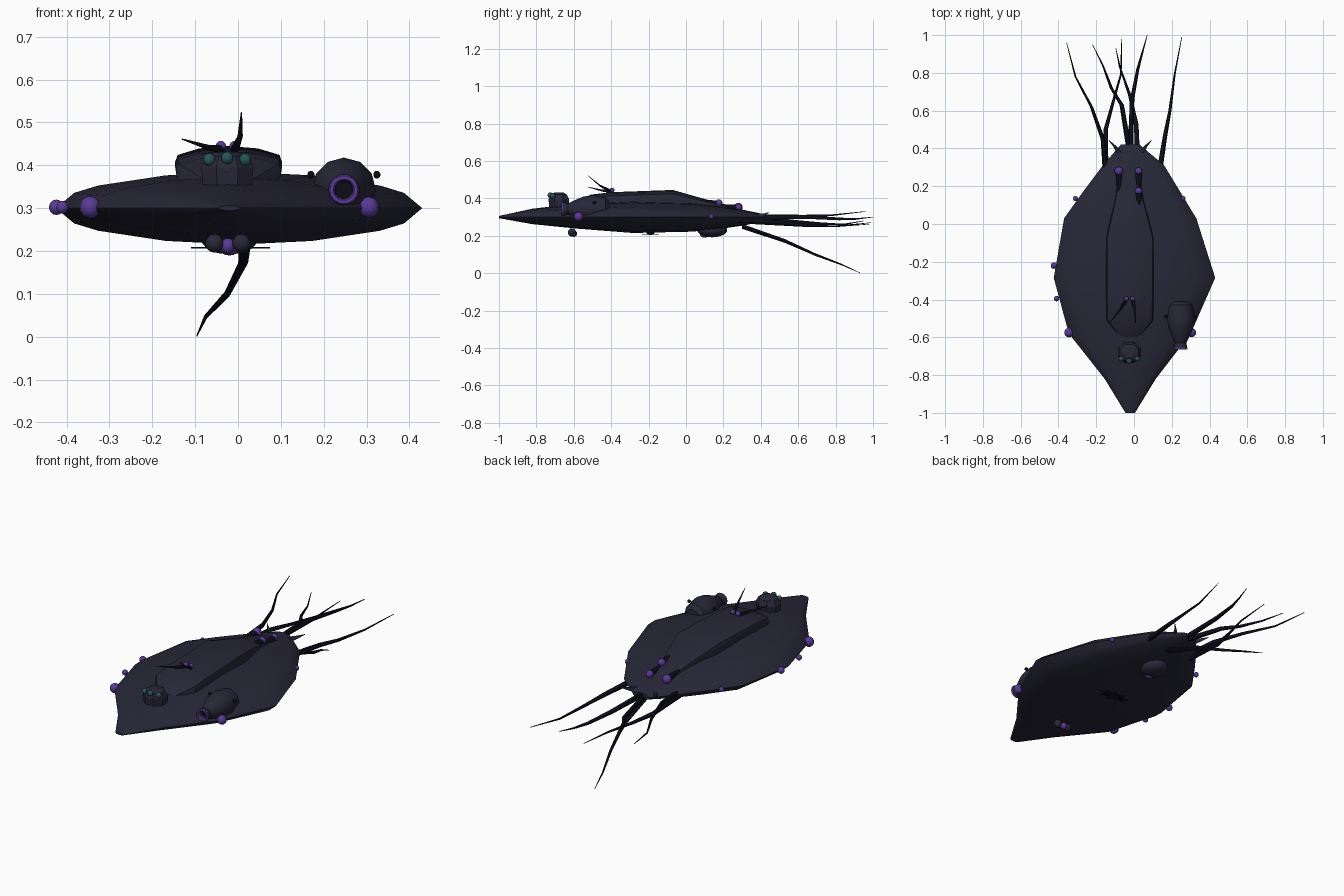
import bpy, bmesh, math
from mathutils import Vector

if "Cube" in bpy.data.objects:
    bpy.data.objects.remove(bpy.data.objects["Cube"], do_unlink=True)


def material(name, rgb):
    m = bpy.data.materials.new(name)
    m.use_nodes = True
    m.diffuse_color = (*rgb, 1)
    m.node_tree.nodes["Principled BSDF"].inputs["Base Color"].default_value = (*rgb, 1)
    return m


HIDE = material("dark_navy_hide", (0.021, 0.020, 0.039))
BLACK = material("blue_black", (0.004, 0.004, 0.011))
PURPLE = material("violet_glow", (0.10, 0.042, 0.30))
TEAL = material("deep_teal", (0.020, 0.090, 0.095))


def finish(name, bm, mat, angle=35):
    bmesh.ops.recalc_face_normals(bm, faces=bm.faces)
    me = bpy.data.meshes.new(name)
    bm.to_mesh(me)
    bm.free()
    me.materials.append(mat)
    ob = bpy.data.objects.new(name, me)
    bpy.context.collection.objects.link(ob)
    bpy.ops.object.select_all(action="DESELECT")
    ob.select_set(True)
    bpy.context.view_layer.objects.active = ob
    bpy.ops.object.shade_smooth_by_angle(angle=math.radians(angle))
    return ob


def loft(name, rings, mat, angle=35):
    """Skin a series of equal closed rings and cap both ends."""
    bm = bmesh.new()
    vs = [[bm.verts.new(p) for p in r] for r in rings]
    n = len(vs[0])
    for a, b in zip(vs, vs[1:]):
        for i in range(n):
            j = (i + 1) % n
            bm.faces.new((a[i], a[j], b[j], b[i]))
    bm.faces.new(vs[0])
    bm.faces.new(vs[-1])
    return finish(name, bm, mat, angle)


def circle(x, y, z, r, n=8):
    return [(x + r * math.cos(math.tau * i / n), y, z + r * math.sin(math.tau * i / n))
            for i in range(n)]


def feeler(name, pts, r0, mat=BLACK, r1=0.0015, n=6):
    k = len(pts) - 1
    return loft(name, [circle(*p, r0 + (r1 - r0) * i / k, n) for i, p in enumerate(pts)], mat, 60)


def ball(name, loc, r, mat, scale=(1, 1, 1), seg=10):
    bm = bmesh.new()
    bmesh.ops.create_uvsphere(bm, u_segments=seg, v_segments=7, radius=r)
    bmesh.ops.scale(bm, vec=scale, verts=bm.verts)
    bmesh.ops.translate(bm, vec=loc, verts=bm.verts)
    return finish(name, bm, mat, 60)


# Lens-shaped hull: y, right edge, left edge, top, bottom
HALF = [(1, 0), (0.9, 0.42), (0.77, 0.62), (0.4, 0.9)]
UPPER = HALF + [(0, 1)] + [(-u, v) for u, v in reversed(HALF)]
LENS = UPPER + [(u, -v) for u, v in reversed(UPPER[1:-1])]
hull = [(-1, -.045, .005, .306, .294), (-.82, -.155, .115, .345, .262),
        (-.58, -.345, .30, .372, .238), (-.285, -.425, .43, .385, .215),
        (.03, -.37, .33, .377, .222), (.17, -.27, .245, .36, .235),
        (.31, -.165, .16, .338, .255), (.42, -.07, .03, .315, .28)]


def lens_ring(y, x0, x1, top, bottom):
    c, w, mid = (x0 + x1) / 2, (x1 - x0) / 2, 0.30
    return [(c + u * w, y, mid + v * (top - mid if v > 0 else mid - bottom)) for u, v in LENS]


loft("hull", [lens_ring(*h) for h in hull], HIDE, 40)

# Raised back ridge: y, centre, half width, top
ARCH = [(1, 0), (.95, .45), (.55, .85), (0, 1), (-.55, .85), (-.95, .45), (-1, 0)]
ridge = [(-.60, -.022, .05, .372), (-.51, -.022, .123, .42), (-.40, -.022, .125, .433),
         (-.07, -.022, .125, .445), (.13, -.025, .075, .388), (.30, -.025, .05, .338)]
loft("back_ridge", [[(c + u * w, y, .31 + v * (top - .31)) for u, v in
                     [(a, .72 + .28 * b) for a, b in ARCH] + [(-.9, 0), (.9, 0)]]
                    for y, c, w, top in ridge], HIDE, 30)

# Eye turret with three eyes and a chin
turret = [(.062, .35), (.066, .395), (.052, .42), (.03, .431)]
loft("eye_turret", [[(-.025 + r * math.cos(math.tau * (i + .5) / 8),
                      -.68 + .9 * r * math.sin(math.tau * (i + .5) / 8), z) for i in range(8)]
                    for r, z in turret], HIDE, 25)
ball("turret_chin", (-.025, -.705, .388), .032, HIDE, (1, 1, .6))
for i in (-1, 0, 1):
    ball("turret_eye", (-.025 + .042 * i, -.725 + .012 * abs(i), .417 - .004 * abs(i)), .015, TEAL)

# Side cannon with a glowing muzzle
barrel = [(-.41, .04), (-.43, .062), (-.50, .075), (-.55, .066), (-.60, .045), (-.63, .030),
          (-.65, .034), (-.66, .037), (-.66, .023), (-.61, .018)]
loft("cannon_body", [circle(.247, y, .343, r, 12) for y, r in barrel], HIDE, 35)
loft("cannon_bore", [circle(.247, y, .343, .02, 12) for y in (-.62, -.635)], BLACK)
bm = bmesh.new()
profile = [Vector((.247 + .029 + .008 * math.cos(a), -.658 + .008 * math.sin(a), .343))
           for a in (math.tau * k / 6 for k in range(6))]
pv = [bm.verts.new(p) for p in profile]
pe = [bm.edges.new((pv[k], pv[(k + 1) % 6])) for k in range(6)]
bmesh.ops.spin(bm, geom=pv + pe, cent=(.247, -.658, .343), axis=(0, 1, 0),
               angle=math.tau, steps=14, use_merge=True)
bmesh.ops.remove_doubles(bm, verts=bm.verts, dist=.0005)
finish("muzzle_ring", bm, PURPLE, 60)
for s in (-1, 1):
    ball("cannon_stud", (.247 + .077 * s, -.49, .378), .009, BLACK)

# Glowing nodules around the rim
for x, y, r in [(-.345, -.575, .026), (-.41, -.395, .015), (-.424, -.22, .018),
                (-.31, .135, .014), (.26, .135, .014), (.325, -.035, .012), (.305, -.575, .025)]:
    ball("rim_nodule", (x, y, .302), r, PURPLE)

# Rear back nodules, each capping a dark tube
for x, y, z, r in [(-.08, .28, .352, .024), (.025, .28, .352, .02), (.025, .175, .375, .02)]:
    ball("back_nodule", (x, y, z), r, PURPLE)
    feeler("nodule_tube", [(x, y - .01, z - .004), (x, y - .08, z + .006), (x - .008, y - .18, z + .01)],
           .018, BLACK, .004, 8)

# Antennae on top of the ridge
for base, mid, tip in [((-.04, -.40, .437), (-.07, -.45, .442), (-.13, -.525, .461)),
                       ((-.008, -.40, .437), (.005, -.46, .468), (.008, -.525, .523))]:
    ball("antenna_nodule", (base[0], -.395, .444), .013, PURPLE)
    feeler("antenna", [base, mid, tip], .011)

# Belly eyes, rear belly sac and the thin mouth frill
for x in (-.055, .008):
    ball("belly_eye", (x, -.61, .218), .022, HIDE)
ball("belly_bulb", (-.024, -.60, .212), .018, PURPLE)
ball("belly_sac", (-.02, .14, .23), .08, HIDE, (.85, 1, .48), 12)
ball("sac_glow", (-.02, .10, .207), .025, PURPLE, (1, 1, .7))
bm = bmesh.new()
spikes = 9
outline = []
for i in range(spikes * 2):
    r = 1 if i % 2 == 0 else .4
    a = math.tau * i / (spikes * 2)
    outline.append(bm.verts.new((-.02 + .095 * r * math.cos(a), -.19 + .045 * r * math.sin(a), .206)))
face = bm.faces.new(outline)
up = bmesh.ops.extrude_face_region(bm, geom=[face])["geom"]
bmesh.ops.translate(bm, vec=(0, 0, .003), verts=[v for v in up if isinstance(v, bmesh.types.BMVert)])
finish("mouth_frill", bm, BLACK)
ball("mouth", (-.02, -.19, .216), .03, BLACK, (1, .7, .4))

# Trailing tentacles: x, y, z along each path
tentacles = [
    [(-.15, .27, .30), (-.165, .45, .305), (-.225, .62, .305), (-.31, .78, .31), (-.357, .96, .33)],
    [(-.02, .36, .295), (-.065, .63, .27), (-.12, .72, .265), (-.165, .84, .26), (-.22, .95, .28)],
    [(-.15, .27, .28), (-.15, .50, .265), (-.115, .63, .255), (-.07, .79, .25), (-.065, .98, .262)],
    [(.02, .30, .25), (.012, .53, .172), (-.025, .69, .10), (-.075, .83, .047), (-.096, .93, .002)],
    [(-.02, .36, .30), (-.01, .66, .30), (.02, .82, .29), (.045, .91, .29), (.07, 1.0, .30)],
    [(.135, .28, .285), (.165, .47, .275), (.19, .60, .26), (.215, .79, .25), (.253, .99, .27)]]
for t in tentacles:
    feeler("tentacle", t, .015)

# Thorns at the tail
for s in (-1, 1):
    feeler("tail_thorn", [(-.02 + s * .055, .375, .305), (-.02 + s * .08, .41, .31),
                          (-.02 + s * .115, .445, .325)], .018, HIDE)
